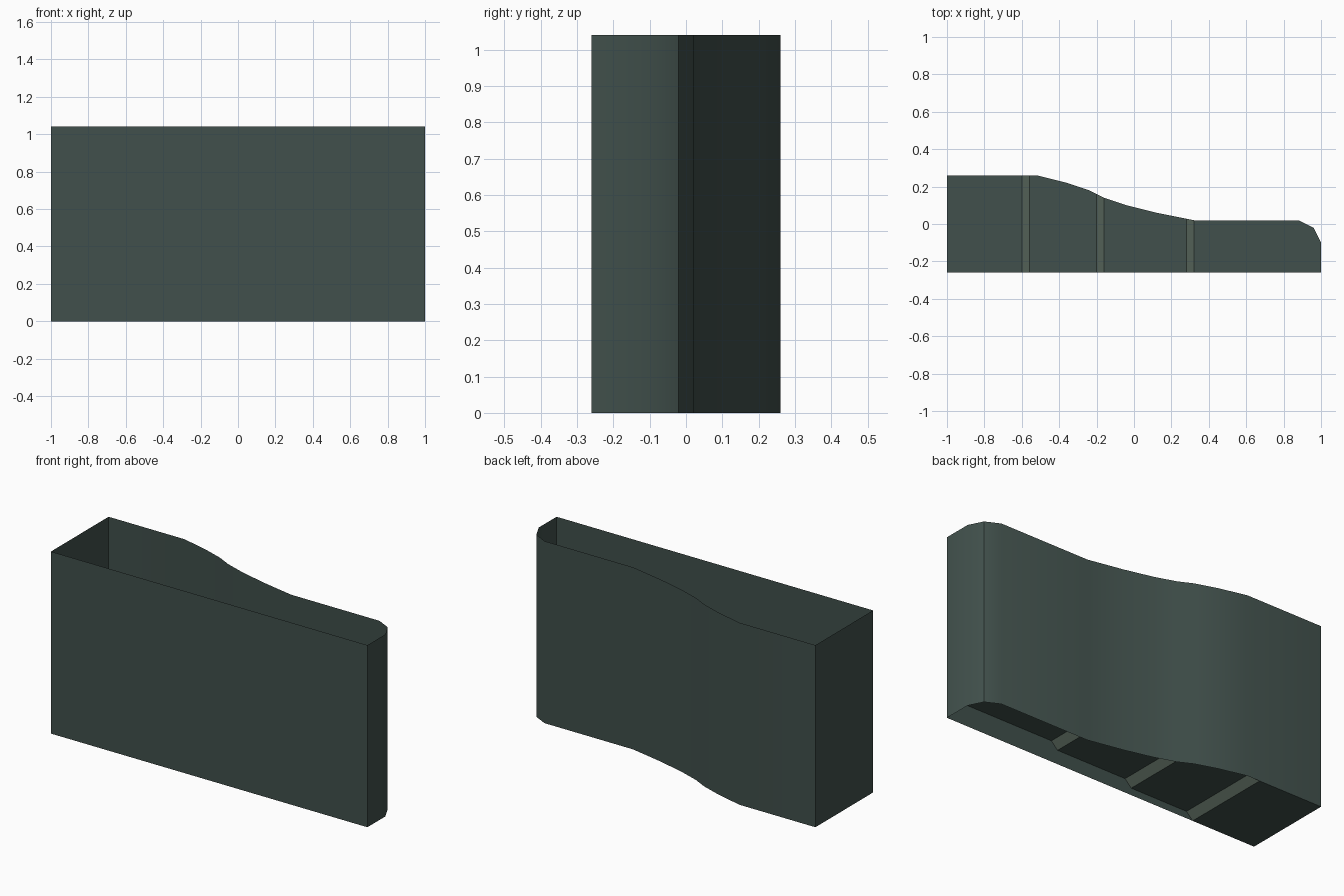
import bpy, math

if "Cube" in bpy.data.objects:
    bpy.data.objects.remove(bpy.data.objects["Cube"])

HEIGHT = 1.04
FRONT = -0.26
# Curved back edge seen from above, left to right
BACK = [(-1, .26), (-.52, .26), (-.36, .22), (-.24, .18), (-.16, .14), (-.04, .10),
        (.12, .06), (.32, .02), (.88, .02), (.96, -.02), (1, -.10)]
# Stepped floor profile (x, z)
FLOOR = [(-1, 0), (-.6, 0), (-.56, .04), (-.2, .04), (-.16, .08), (.28, .08), (.32, .12), (1, .12)]


def material(name, rgb):
    m = bpy.data.materials.new(name)
    m.diffuse_color = (*rgb, 1)
    m.use_nodes = True
    m.node_tree.nodes["Principled BSDF"].inputs["Base Color"].default_value = m.diffuse_color
    return m


def lerp(points, x):
    for (x0, v0), (x1, v1) in zip(points, points[1:]):
        if x <= x1:
            return v0 + (v1 - v0) * (x - x0) / (x1 - x0)
    return points[-1][1]


def mesh_object(name, verts, faces, mats):
    me = bpy.data.meshes.new(name)
    me.from_pydata(verts, [], faces)
    for m in mats:
        me.materials.append(m)
    ob = bpy.data.objects.new(name, me)
    bpy.context.collection.objects.link(ob)
    return ob


green = material("dark green", (.053, .081, .072))
pale = material("pale grey green", (.105, .143, .115))

# Thin outer wall, extruded from the outline, open at top and bottom
outline = [(-1, FRONT), (1, FRONT)] + BACK[::-1]
n = len(outline)
verts = [(x, y, z) for z in (0, HEIGHT) for x, y in outline]
faces = [(i, (i + 1) % n, (i + 1) % n + n, i + n) for i in range(n)]
wall = mesh_object("outer_wall", verts, faces, [green])
bpy.context.view_layer.objects.active = wall
wall.select_set(True)
bpy.ops.object.shade_smooth_by_angle(angle=math.radians(30))

# Stepped floor following the outline, with paler sloped risers
xs = sorted({p[0] for p in BACK + FLOOR})
verts = []
for x in xs:
    z = lerp(FLOOR, x)
    verts += [(x, FRONT, z), (x, lerp(BACK, x), z)]
faces = [(2 * i, 2 * i + 2, 2 * i + 3, 2 * i + 1) for i in range(len(xs) - 1)]
floor = mesh_object("stepped_floor", verts, faces, [green, pale])
for f in floor.data.polygons:
    f.material_index = int(abs(f.normal.x) > .3)
